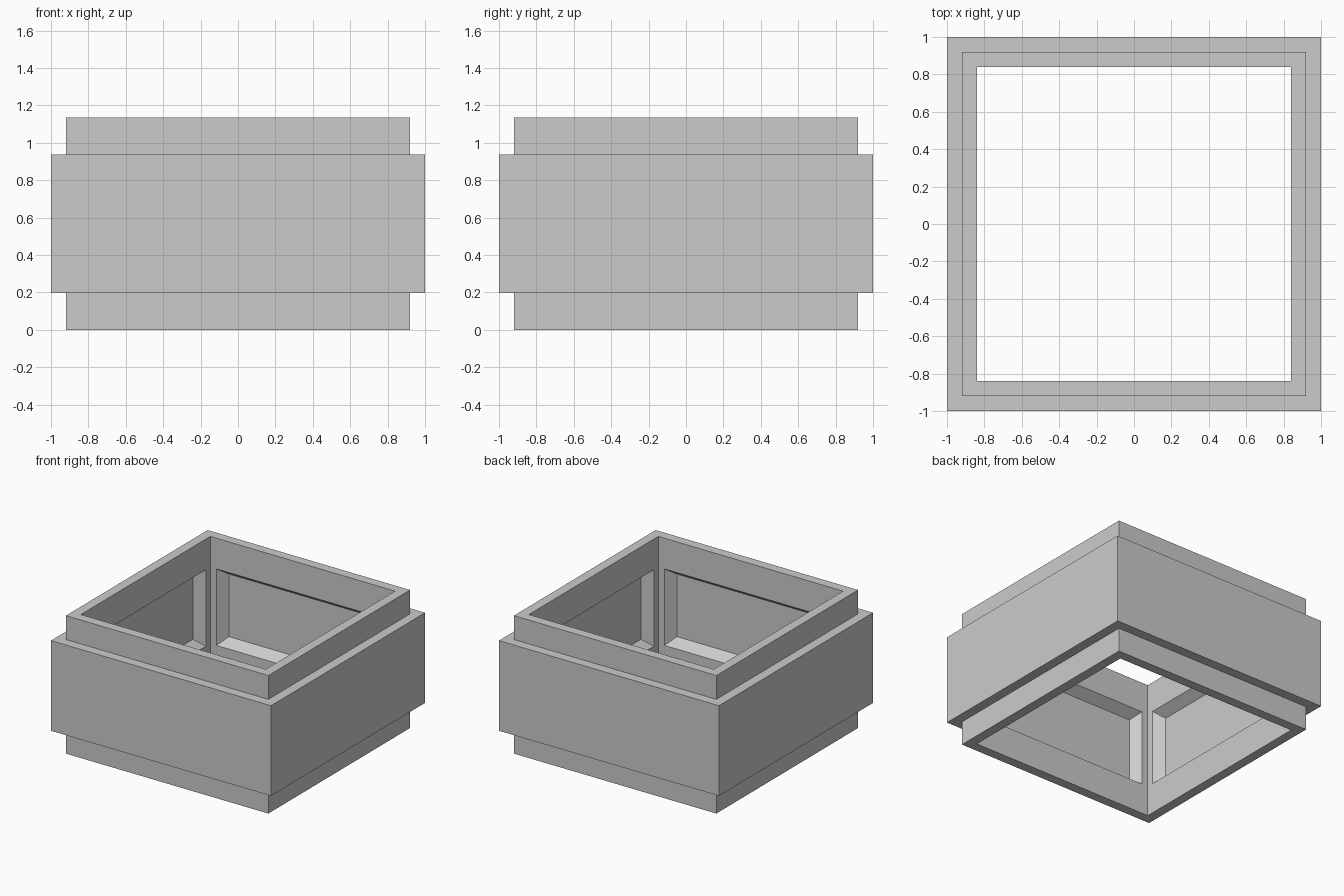
import bpy
import bmesh

cube = bpy.data.objects.get("Cube")
if cube:
    bpy.data.objects.remove(cube, do_unlink=True)

# Main dimensions
WALL = 0.08
OUTER, RIM, INNER = 1.0, 0.92, 0.84
LOW, HIGH, TOP = 0.197, 0.938, 1.134

# One plain grey
grey = bpy.data.materials.new("plain_grey")
grey.use_nodes = True
colour = (0.6, 0.6, 0.6, 1.0)
grey.diffuse_color = colour
grey.node_tree.nodes["Principled BSDF"].inputs["Base Color"].default_value = colour


def square_ring(bm, half, z):
    corners = ((-1, -1), (1, -1), (1, 1), (-1, 1))
    return [bm.verts.new((x * half, y * half, z)) for x, y in corners]


# Closed wall profile (half width, height) swept round the square
profile = [
    (INNER, 0), (RIM, 0), (RIM, LOW), (OUTER, LOW), (OUTER, HIGH),
    (RIM, HIGH), (RIM, TOP), (INNER, TOP), (INNER, HIGH), (INNER, LOW),
]
bm = bmesh.new()
rings = [square_ring(bm, half, z) for half, z in profile]
pockets = []
for i, ring in enumerate(rings):
    following = rings[(i + 1) % len(rings)]
    for k in range(4):
        n = (k + 1) % 4
        face = bm.faces.new((ring[k], ring[n], following[n], following[k]))
        if profile[i] == (INNER, HIGH):
            pockets.append(face)
bmesh.ops.recalc_face_normals(bm, faces=bm.faces)

# Bevelled pocket sunk into each inner wall: flat border, then sloped sides
bmesh.ops.inset_individual(bm, faces=pockets, thickness=WALL, depth=0)
bmesh.ops.inset_individual(bm, faces=pockets, thickness=WALL, depth=-WALL)

mesh = bpy.data.meshes.new("square_frame")
bm.to_mesh(mesh)
bm.free()
mesh.materials.append(grey)
frame = bpy.data.objects.new("square_frame", mesh)
bpy.context.collection.objects.link(frame)
